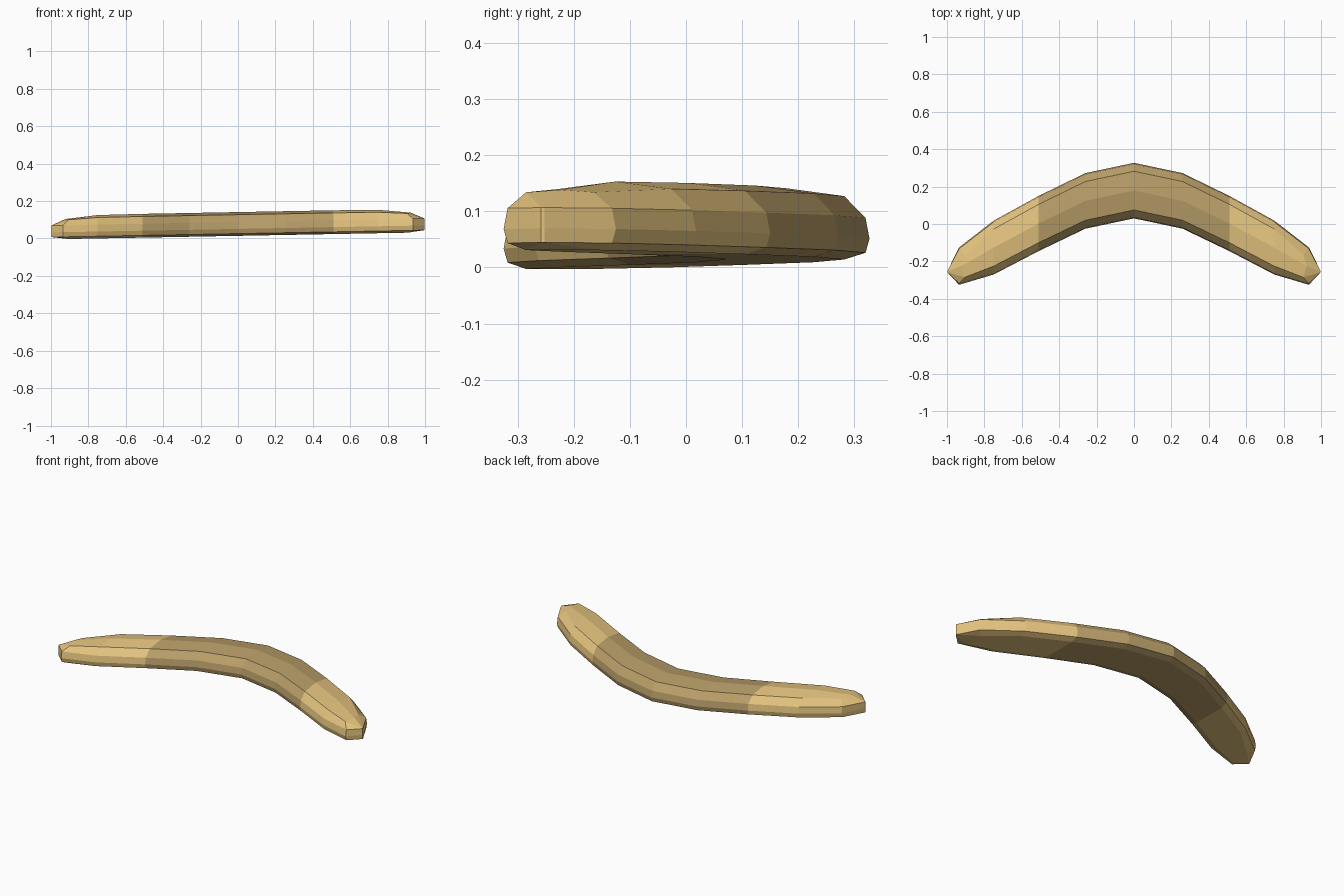
import bpy, bmesh

if "Cube" in bpy.data.objects:
    bpy.data.objects.remove(bpy.data.objects["Cube"])

def material(name, color):
    m = bpy.data.materials.new(name)
    m.diffuse_color = (*color, 1)
    m.use_nodes = True
    m.node_tree.nodes["Principled BSDF"].inputs["Base Color"].default_value = m.diffuse_color
    return m

# Half plan: x, inner y, outer y, crown height, shoulder height, shoulder inset, shoulder x shift
half = [
    (0.00, 0.030, 0.327, 0.127, 0.113, 0.045, 0.0),
    (0.26, -0.025, 0.272, 0.127, 0.113, 0.045, 0.0),
    (0.51, -0.145, 0.150, 0.127, 0.113, 0.045, 0.0),
    (0.75, -0.270, 0.018, 0.125, 0.112, 0.045, 0.0),
    (0.935, -0.325, -0.125, 0.107, 0.103, 0.040, 0.03),
    (0.998, -0.258, -0.252, 0.074, 0.074, 0.0, 0.0),
]
stations = [(-1, s) for s in half[:0:-1]] + [(1, s) for s in half]

def section(side, s):
    """Ten-sided rounded cross-section, tilted slightly along x."""
    x, yi, yo, crown, shoulder, inset, dx = s
    mid, bot = (yi + yo) / 2, 0.012 if inset == 0 else 0.0
    rim = 0.007 if inset else 0.0
    pts = [(dx, yi + inset, bot), (0, yi + rim, 0.012), (0, yi, 0.037),
           (0, yi + rim, 0.074), (dx, yi + inset, shoulder), (dx * 0.4, mid, crown),
           (dx, yo - inset, shoulder), (0, yo - rim, 0.074), (0, yo, 0.037),
           (0, yo - rim, 0.012), (dx, yo - inset, bot)]
    out = []
    for d, y, z in pts:
        px = side * (x - d)
        out.append((px, y, z + 0.0142 + 0.0186 * px))
    return out

# Boomerang body lofted from tip to tip
bm = bmesh.new()
rings = [[bm.verts.new(p) for p in section(*st)] for st in stations]
for i, (a, b) in enumerate(zip(rings, rings[1:])):
    n = len(a)
    for k in range(n):
        f = bm.faces.new((a[k], a[(k + 1) % n], b[(k + 1) % n], b[k]))
        f.material_index = 1 if 3 <= i <= 6 else 0
for r in (rings[0], rings[-1]):
    bm.faces.new(r)
bmesh.ops.remove_doubles(bm, verts=bm.verts, dist=0.0005)
bmesh.ops.recalc_face_normals(bm, faces=bm.faces)

mesh = bpy.data.meshes.new("boomerang")
bm.to_mesh(mesh)
bm.free()
mesh.materials.append(material("light_wood", (0.78, 0.55, 0.21)))
mesh.materials.append(material("dark_grip", (0.48, 0.34, 0.14)))
bpy.context.collection.objects.link(bpy.data.objects.new("boomerang", mesh))
